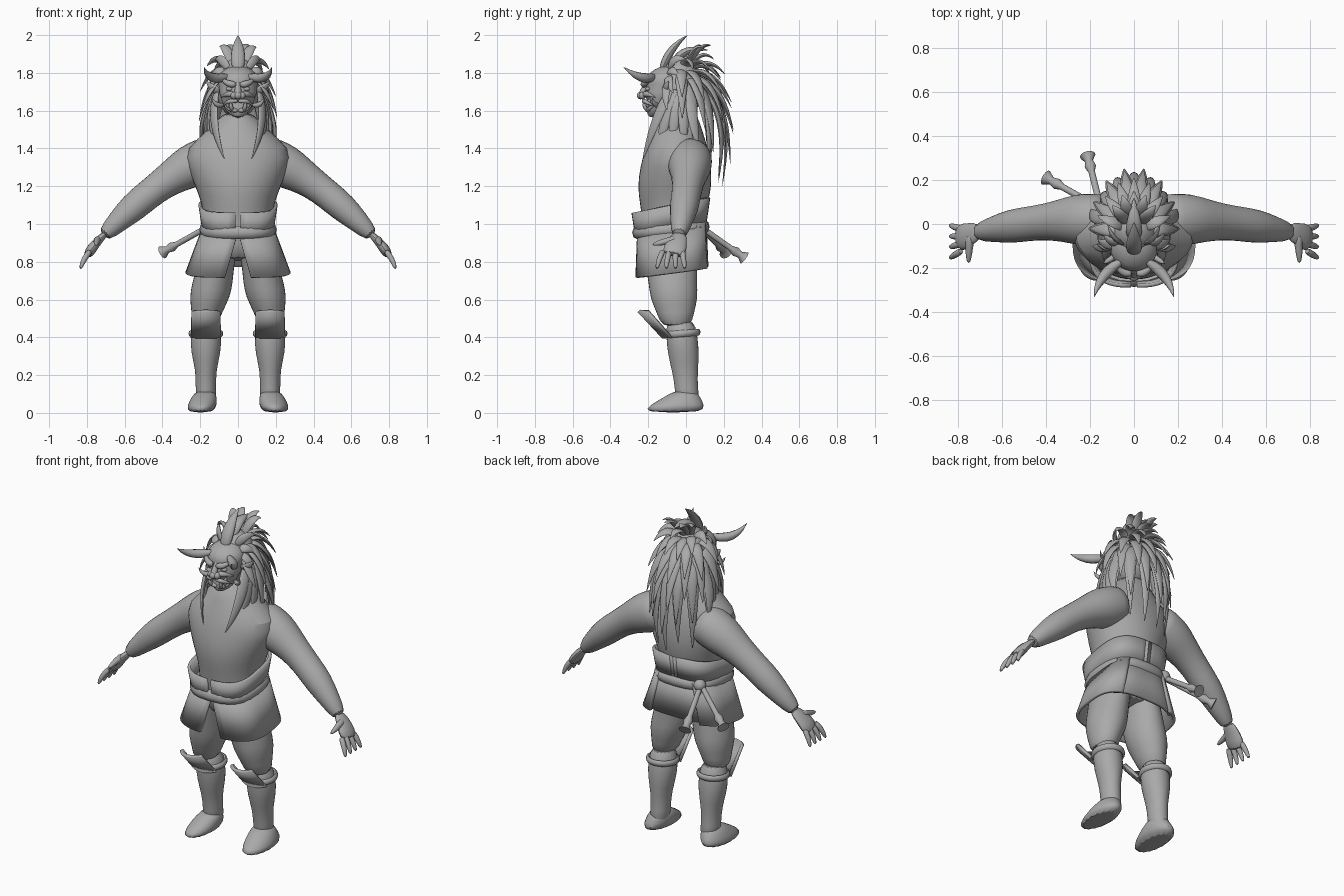
import bpy, bmesh, math
from mathutils import Vector

cube = bpy.data.objects.get("Cube")
if cube:
    bpy.data.objects.remove(cube)

colour = (0.4, 0.4, 0.4, 1)
grey = bpy.data.materials.new("clay_grey")
grey.use_nodes = True
grey.diffuse_color = colour
shader = next(node for node in grey.node_tree.nodes if node.type == 'BSDF_PRINCIPLED')
shader.inputs["Base Color"].default_value = colour

ACROSS, DEPTH, UP = Vector((1, 0, 0)), Vector((0, 1, 0)), Vector((0, 0, 1))
LOCK_TAPER = (0.6, 0.9, 1, 0.9, 0.7, 0.4, 0.04)


def finish(name, bm, mirror=False, smooth=1, thickness=0):
    """Turn a bmesh into a smooth-shaded object with its modifiers."""
    bmesh.ops.remove_doubles(bm, verts=bm.verts, dist=0.0001)
    bmesh.ops.recalc_face_normals(bm, faces=bm.faces)
    mesh = bpy.data.meshes.new(name)
    bm.to_mesh(mesh)
    bm.free()
    mesh.materials.append(grey)
    obj = bpy.data.objects.new(name, mesh)
    bpy.context.collection.objects.link(obj)
    bpy.ops.object.select_all(action='DESELECT')
    obj.select_set(True)
    bpy.context.view_layer.objects.active = obj
    bpy.ops.object.shade_smooth_by_angle(angle=math.radians(50))
    if thickness:
        solidify = obj.modifiers.new("Thickness", 'SOLIDIFY')
        solidify.thickness = thickness
        solidify.offset = 0
    if mirror:
        obj.modifiers.new("Mirror", 'MIRROR').use_mirror_merge = False
    if smooth:
        subdivision = obj.modifiers.new("Smooth", 'SUBSURF')
        subdivision.levels = subdivision.render_levels = smooth


def boxy(value, power):
    return math.copysign(abs(value) ** power, value)


def mix(pair, t):
    return pair[0] + (pair[1] - pair[0]) * t


def skin(bm, rings, sides):
    """Join rings of (centre, first radius vector, second radius vector), capped at both ends."""
    angles = [math.tau * k / sides for k in range(sides)]
    loops = [[bm.verts.new(centre + u * math.cos(a) + v * math.sin(a)) for a in angles]
             for centre, u, v in rings]
    for lower, upper in zip(loops, loops[1:]):
        for k in range(sides):
            after = (k + 1) % sides
            bm.faces.new((lower[k], lower[after], upper[after], upper[k]))
    bm.faces.new(loops[0])
    bm.faces.new(loops[-1])


def sweep(bm, start, middle, end, widths, thin=1, side=ACROSS, sides=8):
    """Tube along a three point curve; side is the direction of its full width."""
    start, middle, end = Vector(start), Vector(middle), Vector(end)
    rings = []
    for i, width in enumerate(widths):
        t = i / (len(widths) - 1)
        first, second = start.lerp(middle, t), middle.lerp(end, t)
        tangent = (end - start if first == second else second - first).normalized()
        u = (side - tangent * side.dot(tangent)).normalized()
        rings.append((first.lerp(second, t), u * width, tangent.cross(u) * width * thin))
    skin(bm, rings, sides)


def lock(bm, start, middle, end, width):
    """Flat tapering lock of hair lying around the head."""
    middle = Vector(middle)
    outward = Vector((middle.x, middle.y + 0.06, 0.05))
    side = outward.cross(Vector(end) - Vector(start))
    sweep(bm, start, middle, end, [width * f for f in LOCK_TAPER], 0.42, side, 6)


def column(name, z, x, y, widths, depths, mirror=False, sides=16):
    """Upright form with evenly spaced level rings; z, x and y run from bottom to top."""
    bm = bmesh.new()
    rings = []
    for i, (width, depth) in enumerate(zip(widths, depths)):
        t = i / (len(widths) - 1)
        rings.append((Vector((mix(x, t), mix(y, t), mix(z, t))), ACROSS * width, DEPTH * depth))
    skin(bm, rings, sides)
    finish(name, bm, mirror)


def blob(bm, centre, size):
    verts = bmesh.ops.create_uvsphere(bm, u_segments=14, v_segments=10, radius=1)["verts"]
    bmesh.ops.scale(bm, verts=verts, vec=size)
    bmesh.ops.translate(bm, verts=verts, vec=centre)


def wrap(name, rows, start, stop, power=0.65, tilt=0, gap=0, thickness=0.018, mirror=False):
    """Sheet around the body from rows of (x, y, z, half width, half depth); gap opens it."""
    bm = bmesh.new()
    steps = 24
    grid = []
    for i, (x, y, z, width, depth) in enumerate(rows):
        first = start + gap * i / (len(rows) - 1)
        line = []
        for k in range(steps + 1):
            angle = math.radians(mix((first, stop), k / steps))
            out = depth * boxy(math.sin(angle), power)
            line.append(bm.verts.new((x + width * boxy(math.cos(angle), power), y + out, z + tilt * out)))
        grid.append(line)
    for upper, lower in zip(grid, grid[1:]):
        for k in range(steps):
            bm.faces.new((upper[k], upper[k + 1], lower[k + 1], lower[k]))
    finish(name, bm, mirror, 0, thickness)


def band(name, x, y, z, width, depth, bulge, height, power, mirror=False):
    """Closed rounded strap."""
    turns = [math.tau * k / 8 for k in range(9)]
    rows = [(x, y, z + height * math.sin(a), width + bulge * math.cos(a), depth + bulge * math.cos(a))
            for a in turns]
    wrap(name, rows, 0, 360, power, 0.08, thickness=0, mirror=mirror)


# Torso and neck
column("torso", (0.8, 1.6), (0, 0), (-0.08, -0.04),
       (0.16, 0.18, 0.18, 0.19, 0.23, 0.27, 0.29, 0.15, 0.08),
       (0.13, 0.15, 0.16, 0.18, 0.2, 0.19, 0.17, 0.13, 0.1), sides=20)

# Arms, palms, fingers and thumbs
bm = bmesh.new()
sweep(bm, (0.12, 0.02, 1.36), (0.38, 0.03, 1.28), (0.72, -0.04, 0.93),
      (0.12, 0.12, 0.12, 0.1, 0.085, 0.08, 0.08, 0.06, 0.04), side=DEPTH, sides=14)
sweep(bm, (0.7, -0.03, 0.95), (0.76, -0.05, 0.9), (0.8, -0.07, 0.83),
      (0.04, 0.05, 0.065, 0.06), 0.45, DEPTH, 12)
for i in range(4):
    spread = i / 3 - 0.5
    sweep(bm, (0.78, spread * 0.1 - 0.07, 0.86), (0.82, spread * 0.13 - 0.08, 0.82),
          (0.835, spread * 0.15 - 0.08, 0.76), (0.017, 0.017, 0.015, 0.008), side=DEPTH)
sweep(bm, (0.74, -0.05, 0.92), (0.75, -0.1, 0.91), (0.75, -0.18, 0.89), (0.025, 0.02, 0.018, 0.008))
finish("arm_and_hand", bm, True)

# Trouser legs, boots and feet
column("trouser_leg", (0.45, 0.93), (0.18, 0.09), (-0.05, -0.09),
       (0.07, 0.08, 0.11, 0.11, 0.1, 0.1, 0.09), (0.08, 0.1, 0.13, 0.13, 0.14, 0.14, 0.14), True)
column("boot_leg", (0.04, 0.5), (0.17, 0.17), (0.01, -0.03),
       (0.055, 0.055, 0.055, 0.08, 0.085, 0.065), (0.07, 0.06, 0.07, 0.085, 0.085, 0.075), True)
column("foot", (0, 0.12), (0.2, 0.17), (-0.07, 0),
       (0.07, 0.08, 0.07, 0.05), (0.16, 0.15, 0.1, 0.06), True)

# Knee straps and guards
band("knee_strap", 0.17, -0.02, 0.42, 0.08, 0.085, 0.012, 0.018, 1, True)
wrap("knee_guard", ((0.17, -0.15, 0.54, 0.08, 0.1), (0.17, -0.03, 0.4, 0.085, 0.09)),
     -150, -30, 1, mirror=True)

# Skirt panels, sash, belt and knot
wrap("skirt_side_panel", ((0, -0.07, 0.98, 0.18, 0.18), (0, -0.07, 0.74, 0.27, 0.19)),
     -90, 62, tilt=0.13, gap=7, mirror=True)
wrap("skirt_back_panel", ((0, -0.07, 0.98, 0.17, 0.17), (0, -0.07, 0.75, 0.24, 0.18)), 40, 140, tilt=0.13)
wrap("waist_sash", ((0, -0.08, 1.1, 0.2, 0.2), (0, -0.08, 0.97, 0.18, 0.18)),
     -89, 92, tilt=0.2, mirror=True)
band("belt", 0, -0.08, 0.97, 0.18, 0.18, 0.025, 0.035, 0.75)
bm = bmesh.new()
blob(bm, (-0.15, 0.08, 0.99), (0.035, 0.035, 0.035))
finish("belt_knot", bm, smooth=0)

# Two cords with flared tassels
for name, tip in (("back_tassel", Vector((-0.21, 0.31, 0.82))), ("side_tassel", Vector((-0.4, 0.21, 0.85)))):
    bm = bmesh.new()
    knot = Vector((-0.15, 0.07, 0.99))
    sweep(bm, knot, knot.lerp(tip, 0.5), tip, [0.015] * 8 + [0.026, 0.018, 0.036], sides=12)
    finish(name, bm, smooth=0)

# Mask with open mouth and jaw
column("mask", (1.56, 1.84), (0, 0), (-0.16, -0.09),
       (0.02, 0.07, 0.08, 0.1, 0.1, 0.11, 0.1, 0.04), (0.04, 0.06, 0.05, 0.1, 0.09, 0.11, 0.1, 0.04), sides=20)

# Brow, cheek and lip ridges
bm = bmesh.new()
for start, middle, end, size in (
        ((0.01, -0.22, 1.74), (0.05, -0.24, 1.73), (0.1, -0.17, 1.78), 0.02),
        ((0.01, -0.22, 1.68), (0.05, -0.22, 1.7), (0.09, -0.16, 1.67), 0.018),
        ((0, -0.22, 1.65), (0.06, -0.24, 1.66), (0.08, -0.16, 1.62), 0.014),
        ((0, -0.2, 1.6), (0.05, -0.22, 1.6), (0.08, -0.15, 1.64), 0.014)):
    sweep(bm, start, middle, end, [size * f for f in LOCK_TAPER], side=UP)
finish("face_ridges", bm, True)

# Nose and eyes
bm = bmesh.new()
sweep(bm, (0, -0.2, 1.75), (0, -0.23, 1.7), (0, -0.24, 1.67), (0.012, 0.018, 0.02))
for x in (-0.02, 0, 0.02):
    blob(bm, (x, abs(x) / 2 - 0.24, 1.68), (0.02, 0.02, 0.02))
finish("nose", bm, smooth=0)
bm = bmesh.new()
blob(bm, (0.045, -0.2, 1.715), (0.02, 0.015, 0.012))
finish("eye", bm, True, 0)

# Fangs, cheek tusks, horns and ears
bm = bmesh.new()
for start, middle, end, size, side in (
        ((0.03, -0.2, 1.6), (0.04, -0.23, 1.62), (0.04, -0.22, 1.66), 0.011, ACROSS),
        ((0.05, -0.19, 1.66), (0.06, -0.21, 1.63), (0.05, -0.2, 1.61), 0.01, ACROSS),
        ((0.08, -0.14, 1.63), (0.12, -0.17, 1.62), (0.14, -0.18, 1.67), 0.014, DEPTH),
        ((0.06, -0.17, 1.78), (0.16, -0.23, 1.75), (0.18, -0.33, 1.83), 0.026, UP)):
    sweep(bm, start, middle, end, [size * f for f in LOCK_TAPER], side=side, sides=10)
finish("horns_and_fangs", bm, True, 0)
bm = bmesh.new()
lock(bm, (0.09, -0.1, 1.7), (0.14, -0.12, 1.71), (0.17, -0.09, 1.76), 0.03)
finish("ear", bm, True)

# Scalp under the hair
bm = bmesh.new()
blob(bm, (0, -0.03, 1.72), (0.12, 0.12, 0.16))
finish("scalp", bm, smooth=0)

# Mane: fanned rows from the crown down to the long back locks
bm = bmesh.new()
for row in range(6):
    t = row / 5
    swell = math.sin(math.pi * t)
    path = ((0.05 + 0.05 * t, 1.84 - 0.1 * t), (0.12 + 0.18 * t, 1.95 - 0.33 * t),
            (0.18 + 0.09 * swell + 0.04 * t, 1.9 - 0.7 * t))
    count = 5 + round(3 * swell)
    for i in range(count):
        angle = math.radians((50 + 40 * swell) * (2 * i / (count - 1) - 1))
        rise = 0.05 * abs(math.sin(angle)) + 0.03 * math.sin(i * 2.4 + row)
        points = [(0.72 * radius * math.sin(angle), radius * math.cos(angle) - 0.03, z + rise * k / 2)
                  for k, (radius, z) in enumerate(path)]
        lock(bm, *points, 0.035 + 0.01 * t)
finish("mane_back", bm)

# Standing crest
bm = bmesh.new()
for start, middle, end in (((0, -0.13, 1.8), (0, -0.1, 1.93), (0, 0.01, 2)),
                           ((0, -0.07, 1.84), (0, -0.02, 1.95), (0, 0.12, 1.92))):
    sweep(bm, start, middle, end, [0.042 * f for f in LOCK_TAPER], 0.6)
finish("crest", bm)

# Long locks over the shoulders, and short ones flicking out beside the face
bm = bmesh.new()
for k in range(5):
    t = k / 4
    lock(bm, (0.11, 0.1 * t - 0.08, 1.72), (0.16 + 0.06 * t, 0.2 * t - 0.17, 1.54),
         (0.07 + 0.12 * t, 0.3 * t - 0.23, 1.34 + 0.05 * t), 0.038)
for k in range(4):
    t = k / 3
    lock(bm, (0.1 - 0.05 * t, -0.09, 1.76 + 0.06 * t), (0.16 - 0.06 * t, 0.05 * t - 0.12, 1.7 + 0.2 * t),
         (0.19 - 0.07 * t, 0.1 * t - 0.1, 1.6 + 0.27 * t), 0.03)
finish("mane_front", bm, True)
